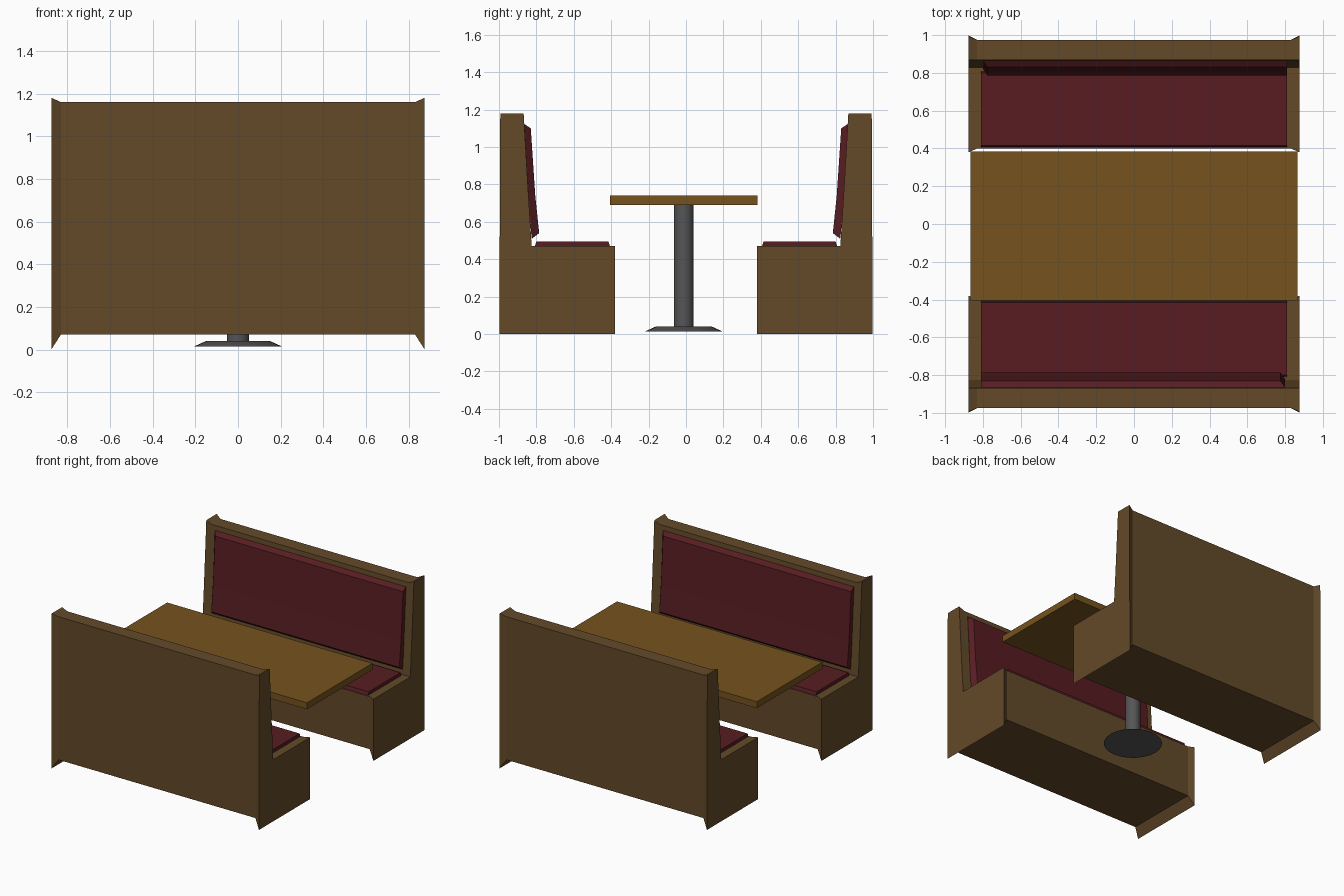
import bpy, bmesh
from math import pi
from mathutils import Matrix

if "Cube" in bpy.data.objects:
    bpy.data.objects.remove(bpy.data.objects["Cube"])


def material(name, color):
    m = bpy.data.materials.new(name)
    m.diffuse_color = (*color, 1)
    m.use_nodes = True
    m.node_tree.nodes["Principled BSDF"].inputs["Base Color"].default_value = m.diffuse_color
    return m


WOOD = material("brown wood", (0.125, 0.068, 0.022))
RED = material("red vinyl", (0.095, 0.012, 0.016))
TOP = material("table wood", (0.18, 0.085, 0.013))
METAL = material("dark metal", (0.09, 0.09, 0.09))


def finish(bm, name, mat, turn=0.0):
    bmesh.ops.recalc_face_normals(bm, faces=bm.faces)
    bm.transform(Matrix.Rotation(turn, 4, 'Z'))
    me = bpy.data.meshes.new(name)
    bm.to_mesh(me)
    bm.free()
    me.materials.append(mat)
    ob = bpy.data.objects.new(name, me)
    bpy.context.collection.objects.link(ob)
    return ob


def loft(name, sections, mat, turn=0.0):
    """Skin (x, [(y, z), ...]) sections along x and cap both ends."""
    bm = bmesh.new()
    rings = [[bm.verts.new((x, y, z)) for y, z in prof] for x, prof in sections]
    n = len(rings[0])
    for a, b in zip(rings, rings[1:]):
        for i in range(n):
            j = (i + 1) % n
            bm.faces.new((a[i], a[j], b[j], b[i]))
    bm.faces.new(rings[0])
    bm.faces.new(rings[-1])
    return finish(bm, name, mat, turn)


def cone(name, r1, r2, z1, z2, sides, y):
    bm = bmesh.new()
    bmesh.ops.create_cone(bm, cap_ends=True, segments=sides, radius1=r1, radius2=r2,
                          depth=z2 - z1, matrix=Matrix.Translation((0, y, (z1 + z2) / 2)))
    ob = finish(bm, name, METAL)
    bpy.context.view_layer.objects.active = ob
    ob.select_set(True)
    bpy.ops.object.shade_smooth_by_angle()
    ob.select_set(False)


# bench side outline: flared at the ends, inset along the middle
END = [(0.998, 0), (0.993, 1.18), (0.868, 1.18), (0.843, 0.75), (0.825, 0.47), (0.38, 0.47), (0.38, 0)]
MID = [(0.975, 0.07), (0.975, 1.16), (0.868, 1.16), (0.843, 0.75), (0.825, 0.47), (0.40, 0.47), (0.40, 0.07)]
# padded backrest outline, and its thin form at the chamfered end
BACK = [(0.868, 1.125), (0.83, 1.10), (0.806, 0.74), (0.785, 0.54), (0.825, 0.51), (0.846, 0.74)]
BACK_THIN = [(0.868, 1.125), (0.864, 1.12), (0.842, 0.74), (0.822, 0.515), (0.825, 0.51), (0.846, 0.74)]
# seat pad outline with a narrower top
SEAT = [(0.405, 0.465), (0.415, 0.495), (0.80, 0.495), (0.81, 0.465)]

for side, turn in (("rear", 0.0), ("front", pi)):
    loft(side + "_bench", [(-0.875, END), (-0.83, MID), (0.83, MID), (0.875, END)], WOOD, turn)
    loft(side + "_backrest", [(-0.80, BACK_THIN), (-0.775, BACK), (0.81, BACK)], RED, turn)
    loft(side + "_seat", [(-0.81, SEAT), (0.81, SEAT)], RED, turn)

# table top, slightly towards the front
SLAB = [(-0.405, 0.69), (-0.405, 0.74), (0.383, 0.74), (0.383, 0.69)]
loft("table_top", [(-0.865, SLAB), (0.865, SLAB)], TOP)

# table pedestal
cone("table_column", 0.052, 0.052, 0.03, 0.70, 24, -0.012)
cone("table_base", 0.205, 0.15, 0.015, 0.04, 24, -0.012)
